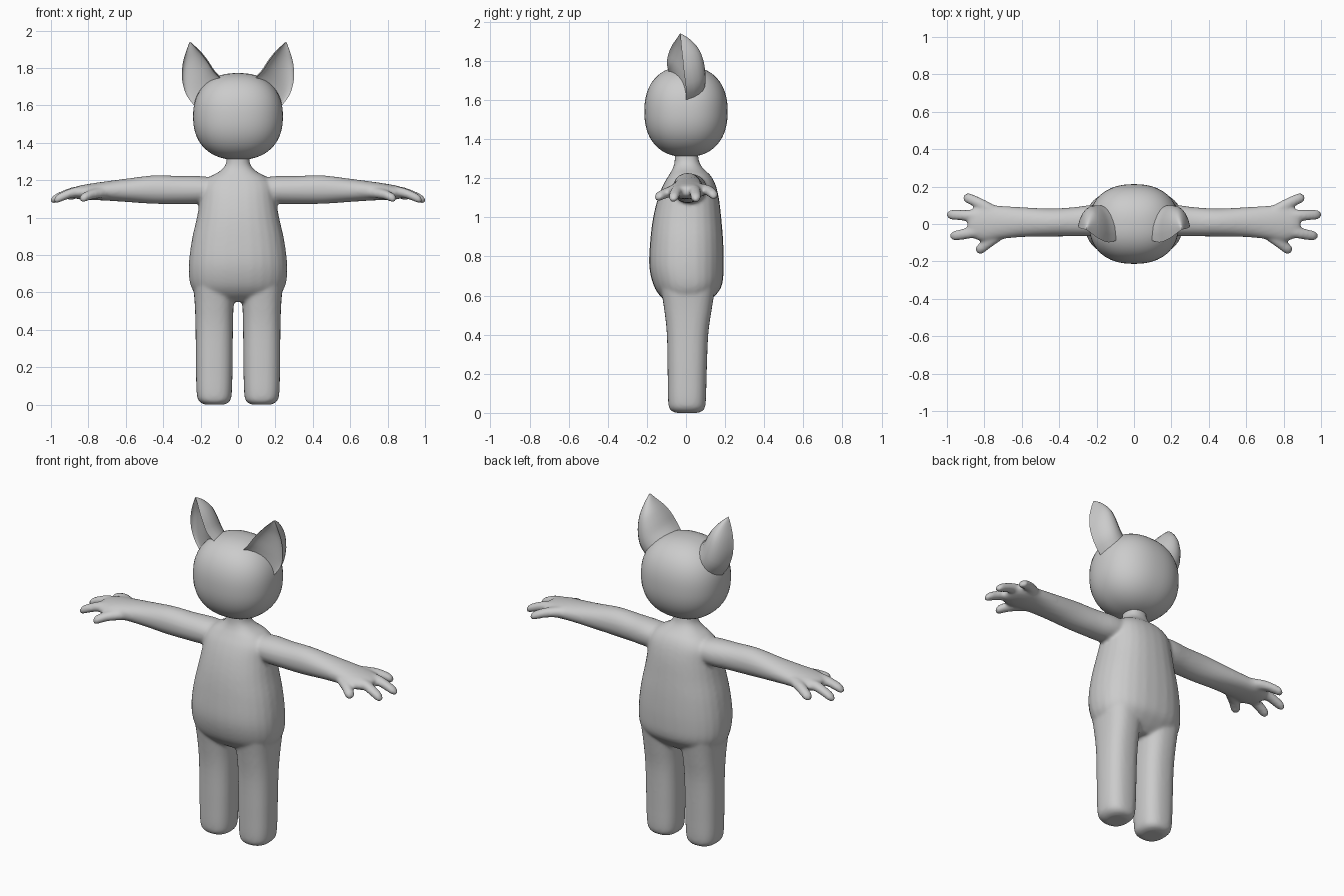
import bpy, bmesh, math
from mathutils import Vector

if "Cube" in bpy.data.objects:
    bpy.data.objects.remove(bpy.data.objects["Cube"])

grey = bpy.data.materials.new("soft grey")
grey.diffuse_color = (0.6, 0.6, 0.6, 1)
grey.use_nodes = True
grey.node_tree.nodes["Principled BSDF"].inputs["Base Color"].default_value = grey.diffuse_color


def sgn_pow(v, p):
    return math.copysign(abs(v) ** p, v)


def skin(bm, rings):
    """Bridge equal-sized point rings and cap both ends."""
    rows = [[bm.verts.new(p) for p in r] for r in rings]
    n = len(rows[0])
    for a, b in zip(rows, rows[1:]):
        for i in range(n):
            j = (i + 1) % n
            bm.faces.new((a[i], a[j], b[j], b[i]))
    bm.faces.new(rows[0][::-1])
    bm.faces.new(rows[-1])


def oval(c, u, v, e=2.0, n=28):
    """Superellipse ring around c with half axes u and v."""
    c, u, v = Vector(c), Vector(u), Vector(v)
    angs = [2 * math.pi * i / n for i in range(n)]
    return [c + u * sgn_pow(math.cos(a), 2 / e) + v * sgn_pow(math.sin(a), 2 / e) for a in angs]


def resample(rows, k=4):
    """Catmull-Rom smoothing of a short table of section values."""
    out = []
    for i in range(len(rows) - 1):
        quad = [rows[max(0, min(len(rows) - 1, i + d))] for d in (-1, 0, 1, 2)]
        for s in range(k):
            t = s / k
            out.append([0.5 * (2 * b + (c - a) * t + (2 * a - 5 * b + 4 * c - d) * t * t
                               + (3 * b - a - 3 * c + d) * t ** 3) for a, b, c, d in zip(*quad)])
    return out + [rows[-1]]


def finish(name, bm, angle=50):
    bmesh.ops.recalc_face_normals(bm, faces=bm.faces)
    me = bpy.data.meshes.new(name)
    bm.to_mesh(me)
    bm.free()
    me.materials.append(grey)
    ob = bpy.data.objects.new(name, me)
    bpy.context.collection.objects.link(ob)
    bpy.ops.object.select_all(action='DESELECT')
    ob.select_set(True)
    bpy.context.view_layer.objects.active = ob
    if name == "body":
        # blend torso, limbs and fingers into one skin
        m = ob.modifiers.new("blend", 'REMESH')
        m.mode, m.voxel_size = 'VOXEL', 0.009
        s = ob.modifiers.new("relax", 'SMOOTH')
        s.factor, s.iterations = 0.5, 8
        for mod in ("blend", "relax"):
            bpy.ops.object.modifier_apply(modifier=mod)
    bpy.ops.object.shade_smooth_by_angle(angle=math.radians(angle))
    return ob


body = bmesh.new()

# torso and neck: z, half width, front y, back y
torso = [(0.55, 0.17, -0.07, 0.09), (0.59, 0.225, -0.125, 0.14), (0.65, 0.257, -0.165, 0.183),
         (0.75, 0.263, -0.188, 0.193), (0.88, 0.247, -0.183, 0.19), (1.0, 0.220, -0.168, 0.18),
         (1.1, 0.202, -0.143, 0.168), (1.17, 0.192, -0.115, 0.15), (1.215, 0.155, -0.088, 0.125),
         (1.25, 0.095, -0.068, 0.088), (1.29, 0.064, -0.058, 0.066), (1.36, 0.06, -0.058, 0.06)]
skin(body, [oval((0, (f + b) / 2, z), (w, 0, 0), (0, (b - f) / 2, 0), 2.35)
            for z, w, f, b in resample(torso)])

# legs: z, centre x, half width, centre y, half depth
leg = [(0.0, 0.125, 0.05, 0.005, 0.055), (0.012, 0.125, 0.075, 0.005, 0.082),
       (0.05, 0.127, 0.093, 0.005, 0.096), (0.2, 0.127, 0.098, 0.006, 0.100),
       (0.4, 0.127, 0.1, 0.008, 0.106), (0.53, 0.127, 0.104, 0.01, 0.122),
       (0.64, 0.125, 0.115, 0.01, 0.14)]
# arms with palm: x, centre z, half height, centre y, half depth
arm = [(0.08, 1.148, 0.06, 0.02, 0.08), (0.2, 1.148, 0.074, 0.02, 0.085),
       (0.32, 1.148, 0.075, 0.012, 0.078), (0.45, 1.150, 0.076, 0.008, 0.075),
       (0.6, 1.146, 0.062, 0.01, 0.08), (0.72, 1.142, 0.050, 0.008, 0.09),
       (0.80, 1.137, 0.043, 0.006, 0.099), (0.86, 1.134, 0.034, 0.004, 0.08),
       (0.89, 1.133, 0.02, 0.003, 0.055)]
# finger knuckles, middles and tips
fingers = [((0.74, 0.06, 1.145), (0.83, 0.112, 1.138), (0.912, 0.15, 1.108)),
           ((0.80, 0.04, 1.145), (0.90, 0.046, 1.132), (1.004, 0.051, 1.09)),
           ((0.80, -0.03, 1.145), (0.89, -0.050, 1.132), (0.985, -0.068, 1.092)),
           ((0.70, -0.04, 1.135), (0.78, -0.10, 1.125), (0.842, -0.152, 1.10))]

for s in (-1, 1):
    skin(body, [oval((s * x, y, z), (w, 0, 0), (0, d, 0), 2.5)
                for z, x, w, y, d in resample(leg)])
    skin(body, [oval((s * x, y, z), (0, d, 0), (0, 0, h), 2.1)
                for x, z, h, y, d in resample(arm)])
    for pts in fingers:
        path = [Vector((s * p[0], p[1], p[2])) for p in resample(pts, 6)]
        rings = []
        for i, p in enumerate(path):
            t = i / (len(path) - 1)
            side = (path[-1] - path[0]).cross(Vector((0, 0, 1))).normalized()
            r = (0.034 - 0.008 * t) * math.sqrt(max(0.04, 1 - max(0, (t - 0.8) / 0.2) ** 2))
            rings.append(oval(p, side * r, (0, 0, r * 0.9), 2, 16))
        skin(body, rings)
finish("body", body, 80)

# head: slightly boxy ball
bm = bmesh.new()
bmesh.ops.create_uvsphere(bm, u_segments=48, v_segments=32, radius=1)
for v in bm.verts:
    k = sum(abs(c) ** 2.3 for c in v.co) ** (-1 / 2.3)
    v.co = Vector((v.co.x * k * 0.24, v.co.y * k * 0.213, v.co.z * k * 0.232 + 1.541))
finish("head", bm, 80)

# ears: inner rim xyz, outer rim xyz, bulge depth at the back, hollow depth at the front
ear = [(0.085, -0.085, 1.735, 0.235, 0.0, 1.60, 0.135, 0.01),
       (0.132, -0.098, 1.785, 0.278, 0.0, 1.66, 0.145, 0.03),
       (0.165, -0.090, 1.835, 0.299, -0.01, 1.74, 0.140, 0.04),
       (0.197, -0.073, 1.877, 0.296, -0.018, 1.82, 0.115, 0.035),
       (0.235, -0.045, 1.918, 0.279, -0.025, 1.885, 0.06, 0.015),
       (0.256, -0.031, 1.940, 0.259, -0.029, 1.938, 0.004, 0.001)]
for s, label in ((-1, "left"), (1, "right")):
    bm = bmesh.new()
    rings = []
    for row in resample(ear, 3):
        a, b, back, dip = Vector(row[:3]), Vector(row[3:6]), row[6], row[7]
        mid, half = (a + b) / 2, (b - a) / 2
        out = Vector((-0.2, 0.97, 0.1))
        ring = []
        for i in range(24):
            t = 2 * math.pi * i / 24
            depth = back * math.sin(t) ** 0.9 if i < 12 and i > 0 else dip * abs(math.sin(t))
            p = mid + half * math.cos(t) + out * depth
            ring.append(Vector((s * p.x, p.y, p.z)))
        rings.append(ring)
    skin(bm, rings)
    finish(label + "_ear", bm, 45)
